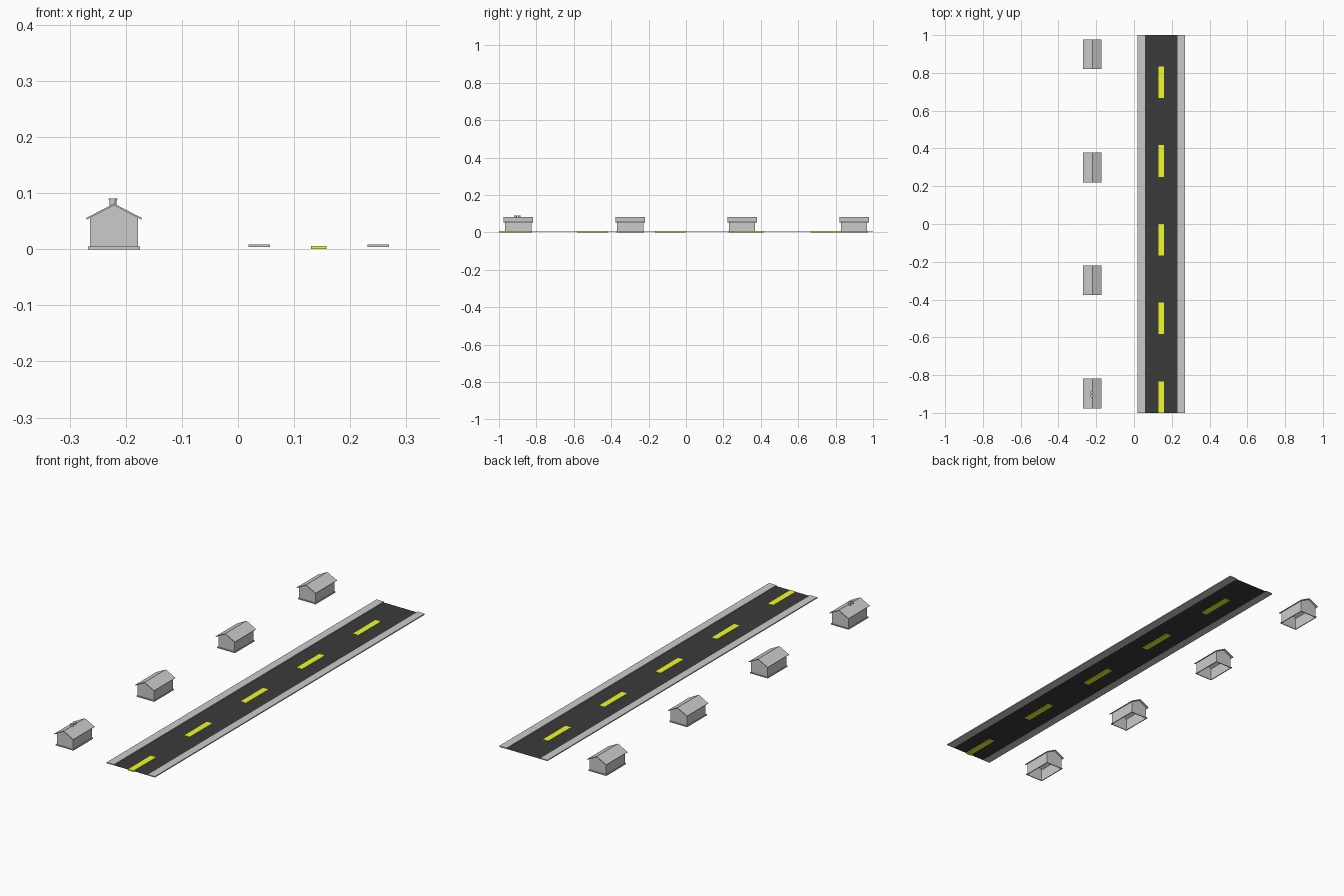
import bpy, bmesh
from mathutils import Matrix

if "Cube" in bpy.data.objects:
    bpy.data.objects.remove(bpy.data.objects["Cube"])


def material(name, color):
    mat = bpy.data.materials.new(name)
    mat.diffuse_color = color
    mat.use_nodes = True
    mat.node_tree.nodes["Principled BSDF"].inputs["Base Color"].default_value = mat.diffuse_color
    return mat


def add_object(name, bm, mat=None):
    bmesh.ops.recalc_face_normals(bm, faces=bm.faces)
    mesh = bpy.data.meshes.new(name)
    bm.to_mesh(mesh)
    bm.free()
    if mat:
        mesh.materials.append(mat)
    obj = bpy.data.objects.new(name, mesh)
    bpy.context.collection.objects.link(obj)
    return obj


def add_box(bm, x, y, z):
    size = [b - a for a, b in (x, y, z)]
    mid = [(a + b) / 2 for a, b in (x, y, z)]
    bmesh.ops.create_cube(bm, size=1, matrix=Matrix.Translation(mid) @ Matrix.Diagonal((*size, 1)))


def extrude_y(bm, profile, y0, y1, skip=()):
    """Prism along y from an x-z profile; skip lists side edges left open."""
    a = [bm.verts.new((x, y0, z)) for x, z in profile]
    b = [bm.verts.new((x, y1, z)) for x, z in profile]
    bm.faces.new(a)
    bm.faces.new(b)
    n = len(profile)
    for i in range(n):
        if i not in skip:
            j = (i + 1) % n
            bm.faces.new((a[i], a[j], b[j], b[i]))


asphalt = material("asphalt", (0.044, 0.044, 0.044, 1))
yellow = material("road_paint", (0.88, 0.98, 0.02, 1))

# Road surface: a single thin sheet between the curbs
bm = bmesh.new()
bm.faces.new([bm.verts.new((x, y, 0.0042)) for x, y in
              ((0.055, -1), (0.233, -1), (0.233, 1), (0.055, 1))])
add_object("road_surface", bm, asphalt)

# Curbs: rows of paving blocks on both sides
for side, x0, x1 in (("left", 0.019, 0.057), ("right", 0.231, 0.269)):
    bm = bmesh.new()
    for i in range(10):
        y = -1 + 0.2 * i
        add_box(bm, (x0, x1), (y, y + 0.2), (0.0038, 0.0088))
    add_object(f"{side}_curb", bm)

# Centre line dashes
for i in range(5):
    y = -1 + i * 0.4167
    bm = bmesh.new()
    add_box(bm, (0.130, 0.158), (y, y + 0.167), (0.0005, 0.0055))
    add_object(f"lane_dash_{i + 1}", bm, yellow)

# Houses
CX = -0.221
for i, cy in enumerate((-0.897, -0.298, 0.3, 0.899)):
    # Walls: gabled shell, open below and under the roof
    bm = bmesh.new()
    walls = [(CX - 0.0425, 0), (CX + 0.0425, 0), (CX + 0.0425, 0.0565),
             (CX, 0.0785), (CX - 0.0425, 0.0565)]
    extrude_y(bm, walls, cy - 0.07, cy + 0.07, skip=(0, 2, 3))
    add_object(f"house_{i + 1}_walls", bm)

    # Roof: folded slab overhanging the walls
    bm = bmesh.new()
    roof = [(CX - 0.050, 0.0555), (CX, 0.0815), (CX + 0.050, 0.0555),
            (CX + 0.0485, 0.0530), (CX, 0.0780), (CX - 0.0485, 0.0530)]
    extrude_y(bm, roof, cy - 0.079, cy + 0.079)
    add_object(f"house_{i + 1}_roof", bm)

    # Foundation: trim strips around the wall foot
    bm = bmesh.new()
    for s in (-1, 1):
        add_box(bm, sorted((CX + s * 0.042, CX + s * 0.046)), (cy - 0.0735, cy + 0.0735), (0, 0.005))
        add_box(bm, (CX - 0.042, CX + 0.042), sorted((cy + s * 0.0695, cy + s * 0.0735)), (0, 0.005))
    add_object(f"house_{i + 1}_foundation", bm)

# Chimney pots on the first house: pipe with a wider rim
for i, y in enumerate((-0.911, -0.892)):
    bm = bmesh.new()
    for r, z0, z1 in ((0.0063, 0.076, 0.0885), (0.008, 0.0885, 0.0905)):
        bmesh.ops.create_cone(bm, cap_ends=True, segments=16, radius1=r, radius2=r, depth=z1 - z0,
                              matrix=Matrix.Translation((CX - 0.002, y, (z0 + z1) / 2)))
    add_object(f"chimney_pot_{i + 1}", bm)
